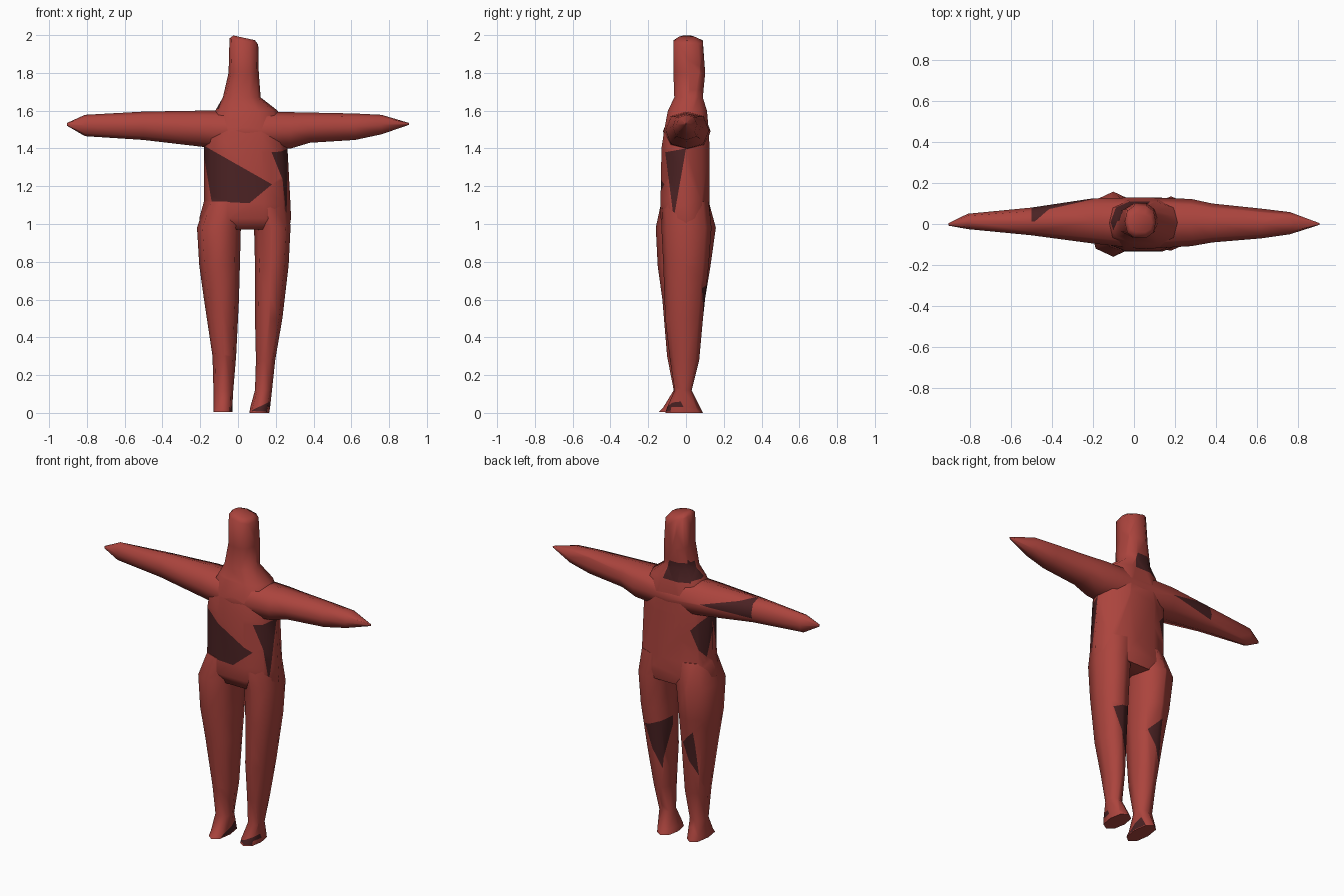
import bpy, bmesh, math
from mathutils import Vector

cube = bpy.data.objects.get("Cube")
if cube:
    bpy.data.objects.remove(cube, do_unlink=True)


def material(name, color):
    mat = bpy.data.materials.new(name)
    mat.use_nodes = True
    mat.diffuse_color = color
    mat.node_tree.nodes["Principled BSDF"].inputs["Base Color"].default_value = color
    return mat


red = material("brick_red", (0.41, 0.058, 0.047, 1))
maroon = material("dark_maroon", (0.07, 0.016, 0.017, 1))


def paint_patch(bm, facing, outline):
    """Cut a convex outline into the faces on one side and colour them dark."""
    facing = Vector(facing)
    if facing.y:
        pts = [Vector((a, 0, z)) for a, z in outline]
    else:
        pts = [Vector((0, a, z)) for a, z in outline]
    middle = sum(pts, Vector()) / len(pts)
    planes = []
    for p, q in zip(pts, pts[1:] + pts[:1]):
        n = (q - p).cross(facing).normalized()
        planes.append((p, n if n.dot(middle - p) > 0 else -n))
    for p, n in planes:
        bm.normal_update()
        faces = [f for f in bm.faces if f.normal.dot(facing) > 0.2]
        geom = set(faces)
        for f in faces:
            geom.update(f.edges)
            geom.update(f.verts)
        bmesh.ops.bisect_plane(bm, geom=list(geom), plane_co=p, plane_no=n, dist=1e-5)
    bm.normal_update()
    for f in bm.faces:
        center = f.calc_center_median()
        if f.normal.dot(facing) > 0.2 and all((center - p).dot(n) > 0 for p, n in planes):
            f.material_index = 1


def loft(name, axis, rings, sides, power=0.85, patches=(), tilt_above=None):
    """Skin rings of (position, min a, max a, min b, max b) along x or z."""
    bm = bmesh.new()
    loops = []
    for t, a0, a1, b0, b1 in rings:
        loop = []
        for k in range(sides):
            ang = math.tau * k / sides
            c, s = math.cos(ang), math.sin(ang)
            a = (a0 + a1) / 2 + (a1 - a0) / 2 * math.copysign(abs(c) ** power, c)
            b = (b0 + b1) / 2 + (b1 - b0) / 2 * math.copysign(abs(s) ** power, s)
            loop.append(bm.verts.new((a, b, t) if axis == "z" else (t, a, b)))
        loops.append(loop)
    for lo, hi in zip(loops, loops[1:]):
        for k in range(sides):
            j = (k + 1) % sides
            bm.faces.new((lo[k], lo[j], hi[j], hi[k]))
    bm.faces.new(loops[0])
    bm.faces.new(loops[-1])
    if tilt_above:
        for v in bm.verts:
            if v.co.z > tilt_above:
                v.co.z -= (v.co.x - 0.035) * 0.22
    bmesh.ops.recalc_face_normals(bm, faces=bm.faces)
    for facing, outline in patches:
        paint_patch(bm, facing, outline)
    mesh = bpy.data.meshes.new(name)
    bm.to_mesh(mesh)
    bm.free()
    mesh.materials.append(red)
    mesh.materials.append(maroon)
    ob = bpy.data.objects.new(name, mesh)
    bpy.context.collection.objects.link(ob)
    bpy.ops.object.select_all(action="DESELECT")
    ob.select_set(True)
    bpy.context.view_layer.objects.active = ob
    bpy.ops.object.shade_smooth_by_angle(angle=math.radians(70))


FRONT, BACK, LEFT, RIGHT = (0, -1, 0), (0, 1, 0), (1, 0, 0), (-1, 0, 0)

# Trunk, neck and head
loft("torso_and_head", "z", [
    (0.97, -0.19, 0.27, -0.11, 0.12),
    (1.03, -0.205, 0.281, -0.14, 0.135),
    (1.12, -0.18, 0.277, -0.14, 0.13),
    (1.40, -0.18, 0.262, -0.135, 0.13),
    (1.50, -0.17, 0.25, -0.12, 0.125),
    (1.60, -0.12, 0.21, -0.10, 0.115),
    (1.67, -0.08, 0.12, -0.065, 0.092),
    (1.80, -0.05, 0.11, -0.07, 0.105),
    (1.965, -0.045, 0.107, -0.07, 0.092),
    (1.985, -0.025, 0.09, -0.04, 0.05)], 10, 0.8, [
    (FRONT, [(-0.19, 1.42), (0.18, 1.21), (0.06, 1.11), (-0.14, 1.12)]),
    (LEFT, [(-0.11, 1.38), (0, 1.4), (-0.065, 1.03)]),
    (BACK, [(-0.1, 1.32), (-0.19, 1.42), (-0.165, 1.15)]),
    (RIGHT, [(-0.03, 1.61), (0.09, 1.61), (0.06, 1.73)]),
    (BACK, [(-0.09, 1.6), (0.08, 1.6), (0.05, 1.71), (-0.075, 1.71)])], 1.95)

# Both arms, hand to hand through the shoulders
loft("arms", "x", [
    (-0.905, -0.008, 0.004, 1.52, 1.535),
    (-0.81, -0.025, 0.05, 1.465, 1.578),
    (-0.50, -0.055, 0.08, 1.445, 1.595),
    (-0.20, -0.095, 0.125, 1.41, 1.60),
    (0.04, -0.122, 0.13, 1.38, 1.60),
    (0.28, -0.108, 0.122, 1.40, 1.592),
    (0.38, -0.09, 0.10, 1.43, 1.59),
    (0.62, -0.07, 0.075, 1.445, 1.585),
    (0.76, -0.05, 0.058, 1.475, 1.578),
    (0.905, -0.004, 0.004, 1.525, 1.535)], 8, 0.85, [
    (BACK, [(-0.18, 1.51), (-0.5, 1.6), (-0.5, 1.49)])])

# Legs with flared feet
loft("right_leg", "z", [
    (0.005, -0.13, -0.03, -0.145, 0.08),
    (0.03, -0.13, -0.03, -0.12, 0.07),
    (0.12, -0.13, -0.025, -0.065, 0.03),
    (0.30, -0.135, -0.01, -0.10, 0.07),
    (0.60, -0.18, 0.005, -0.125, 0.10),
    (0.78, -0.205, 0.01, -0.15, 0.13),
    (0.98, -0.217, 0.015, -0.16, 0.158),
    (1.12, -0.17, 0.05, -0.13, 0.12)], 8, 0.85, [
    (BACK, [(-0.12, 0.7), (-0.034, 0.61), (-0.13, 0.42)]),
    (LEFT, [(-0.11, 0.01), (0.05, 0.01), (0.02, 0.07)])])
loft("left_leg", "z", [
    (0.0, 0.06, 0.165, -0.11, 0.09),
    (0.03, 0.065, 0.17, -0.10, 0.075),
    (0.12, 0.09, 0.18, -0.06, 0.03),
    (0.28, 0.095, 0.197, -0.085, 0.07),
    (0.50, 0.09, 0.235, -0.11, 0.09),
    (0.78, 0.09, 0.268, -0.12, 0.12),
    (0.98, 0.085, 0.278, -0.13, 0.135),
    (1.12, 0.03, 0.268, -0.125, 0.12)], 8, 0.85, [
    (BACK, [(0.22, 0.66), (0.085, 0.71), (0.115, 0.4)]),
    (FRONT, [(0.065, 0.01), (0.17, 0.06), (0.17, 0.005)])])
